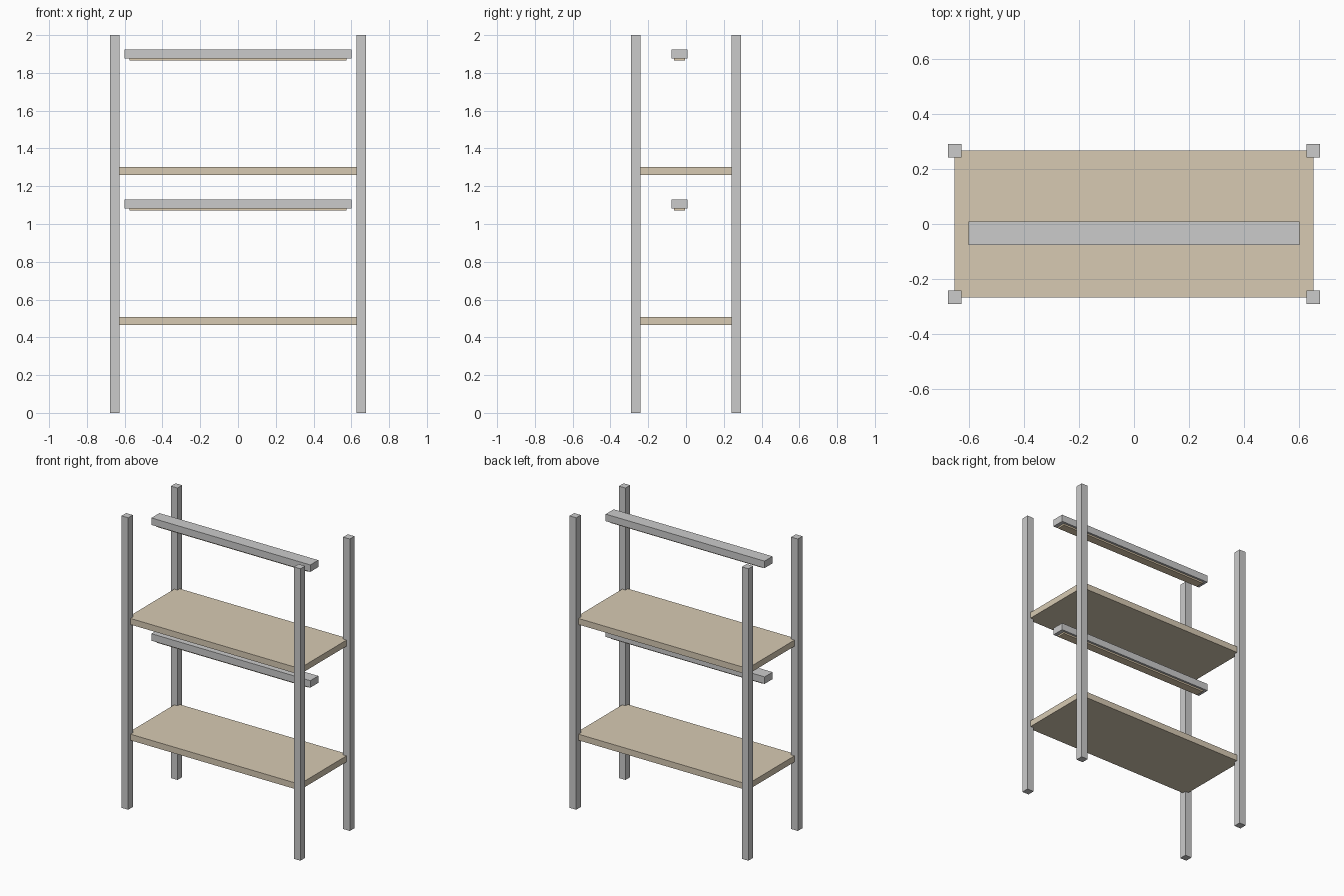
import bpy

if "Cube" in bpy.data.objects:
    bpy.data.objects.remove(bpy.data.objects["Cube"])


def box(name, x, y, z, mat=None):
    """Axis-aligned box from (min, max) pairs."""
    spans = (x, y, z)
    bpy.ops.mesh.primitive_cube_add(size=1, location=[(a + b) / 2 for a, b in spans])
    ob = bpy.context.object
    ob.name = name
    ob.scale = [b - a for a, b in spans]
    bpy.ops.object.transform_apply(location=False, rotation=False, scale=True)
    if mat:
        ob.data.materials.append(mat)
    return ob


def material(name, rgb):
    mat = bpy.data.materials.new(name)
    mat.diffuse_color = (*rgb, 1)
    mat.use_nodes = True
    mat.node_tree.nodes["Principled BSDF"].inputs["Base Color"].default_value = mat.diffuse_color
    return mat


wood = material("pale_board", (0.68, 0.59, 0.45))
glow = material("lamp_cream", (0.72, 0.60, 0.42))

PX, PY, HALF = 0.653, 0.267, 0.025   # post centres and half width

# Four corner posts
for sx, side in ((-1, "left"), (1, "right")):
    for sy, end in ((-1, "front"), (1, "back")):
        box(f"{end}_{side}_post",
            (sx * PX - HALF, sx * PX + HALF),
            (sy * PY - HALF, sy * PY + HALF), (0, 2))

# Two tiers: a shelf board with a lamp hung above it
for tier, dz in (("lower", 0), ("upper", 0.793)):
    box(f"{tier}_shelf", (-PX, PX), (-PY, PY), (0.466 + dz, 0.508 + dz), wood)
    box(f"{tier}_lamp_housing", (-0.602, 0.602), (-0.077, 0.009),
        (1.083 + dz, 1.131 + dz))
    # Glowing strip under the housing
    box(f"{tier}_lamp_strip", (-0.575, 0.575), (-0.063, -0.006),
        (1.072 + dz, 1.084 + dz), glow)
